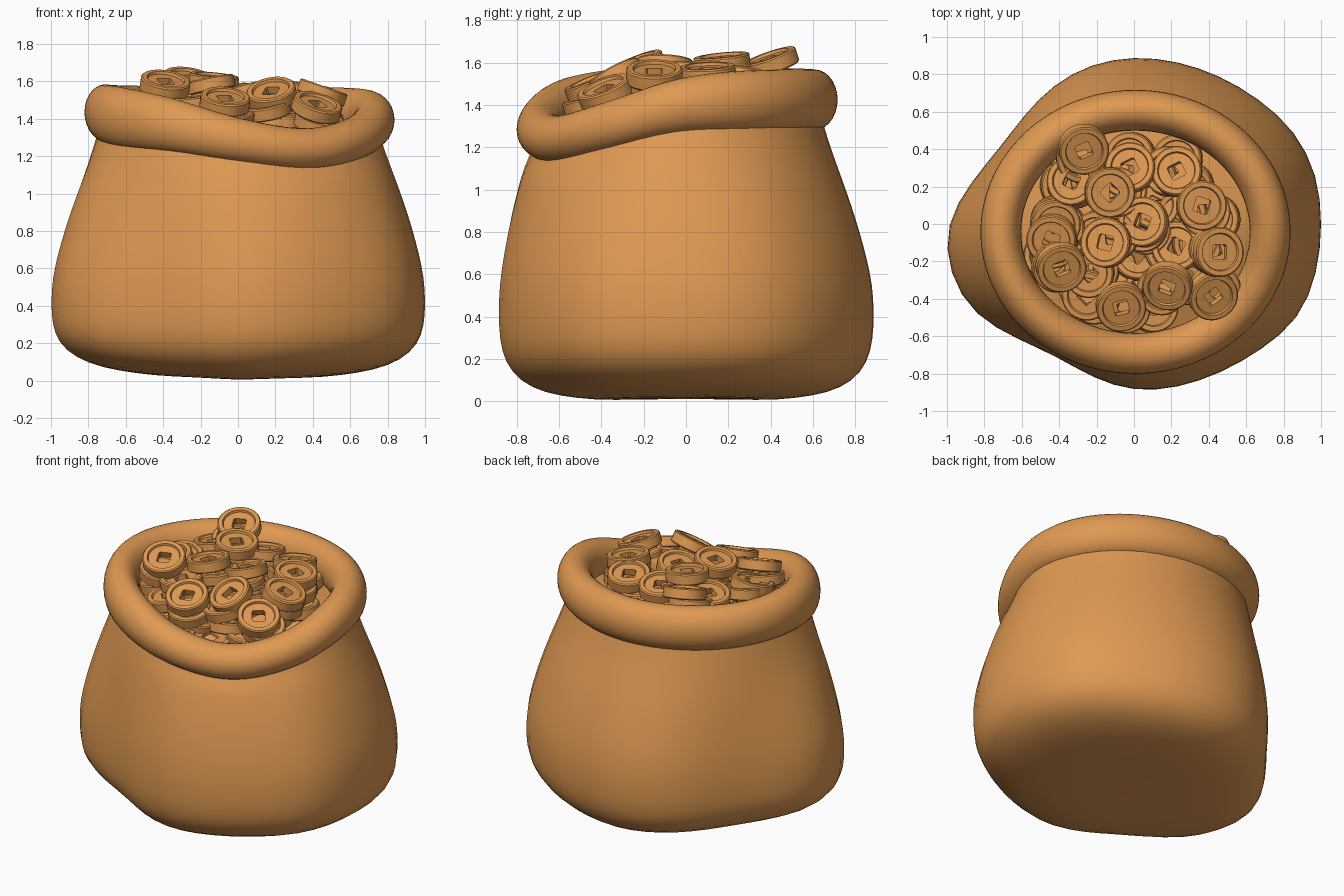
import bpy, bmesh, math, random
from mathutils import Vector

random.seed(4)
cube = bpy.data.objects.get("Cube")
if cube:
    bpy.data.objects.remove(cube)

COLOUR = (0.74, 0.32, 0.085, 1)
tan = bpy.data.materials.new("warm_tan")
tan.use_nodes = True
tan.diffuse_color = COLOUR
tan.node_tree.nodes["Principled BSDF"].inputs["Base Color"].default_value = COLOUR


def loft(name, rings, loop=False, cap_start=False, cap_end=False):
    """Skin a list of closed rings of points."""
    bm = bmesh.new()
    rows = [[bm.verts.new(p) for p in ring] for ring in rings]
    pairs = list(zip(rows, rows[1:]))
    if loop:
        pairs.append((rows[-1], rows[0]))
    for low, high in pairs:
        n = len(low)
        for i in range(n):
            j = (i + 1) % n
            bm.faces.new((low[i], low[j], high[j], high[i]))
    if cap_start:
        bm.faces.new(rows[0])
    if cap_end:
        bm.faces.new(rows[-1])
    bmesh.ops.recalc_face_normals(bm, faces=bm.faces[:])
    mesh = bpy.data.meshes.new(name)
    bm.to_mesh(mesh)
    bm.free()
    mesh.materials.append(tan)
    obj = bpy.data.objects.new(name, mesh)
    bpy.context.collection.objects.link(obj)
    return obj


def smooth(obj, degrees):
    bpy.ops.object.select_all(action='DESELECT')
    obj.select_set(True)
    bpy.context.view_layer.objects.active = obj
    bpy.ops.object.shade_smooth_by_angle(angle=math.radians(degrees))


def subdivide(obj):
    mod = obj.modifiers.new("soften", 'SUBSURF')
    mod.levels = mod.render_levels = 1


# Height of the rolled rim's core every 30 degrees, sagging at the front
SAG = [1.395, 1.42, 1.425, 1.425, 1.43, 1.435, 1.435, 1.405, 1.365, 1.285, 1.237, 1.3]


def rim_height(a):
    t = (a % math.tau) / math.tau * len(SAG)
    i = int(t)
    f = t - i
    p, q, r, s = (SAG[(i + k) % len(SAG)] for k in (-1, 0, 1, 2))
    return q + f / 2 * (r - p + f * (2 * p - 5 * q + 4 * r - s + f * (3 * (q - r) + s - p)))


def lobe(a, degrees):
    return max(0, math.cos(a - math.radians(degrees)))


def rim_thickness(a):
    """Half height of the roll, thinner where it sags, fuller beside that."""
    return .148 - .034 * lobe(a, 295) + .025 * lobe(a, 225) ** 4


def rim_point(a, out, up):
    return Vector(((0.722 + out) * math.cos(a) + 0.008,
                   (0.652 + out) * math.sin(a) - 0.042, rim_height(a) + up))


# Sack body: lumpy outline, blended into the oval neck
OUTLINE = [1.01, 1.02, 1, .95, .92, .905, .9, .89, .865, .83, .825, .9,
           1.015, 1.03, .99, .875, .82, .855, .9, .91, .925, .96, 1.025, 1.02]
ANGLES = [math.tau * i / len(OUTLINE) for i in range(len(OUTLINE))]
BASE = [(0, .4), (.012, .58), (.035, .75), (.09, .885), (.18, .965), (.29, .995), (.42, 1)]
WALL = [(.55, .03), (.68, .15), (.8, .29), (.92, .45), (1.03, .62), (1.14, .8)]

rings = []
for z, scale in BASE:
    # The underside is rounder than the belly and lifts at both ends
    ring = []
    for r, a in zip(OUTLINE, ANGLES):
        radius = scale * (r + (.91 - r) * (1 - scale) * 1.3)
        lift = (.03 * lobe(a, 0) + .05 * lobe(a, 180)) * scale * max(0, 1 - z / .35)
        ring.append((radius * math.cos(a), radius * math.sin(a), z + lift))
    rings.append(ring)
for z, blend in WALL:
    ring = []
    for r, a in zip(OUTLINE, ANGLES):
        belly = Vector((r * math.cos(a), r * math.sin(a), z))
        neck = rim_point(a, .05, 0)
        neck.z = z + (rim_height(a) - 1.385) * blend * .5
        ring.append(belly.lerp(neck, blend))
    rings.append(ring)
rings.append([rim_point(a, .04, -.1) for a in ANGLES])
rings.append([rim_point(a, .02, 0) for a in ANGLES])
body = loft("sack_body", rings, cap_start=True)
subdivide(body)
smooth(body, 80)

# Rolled rim: rounded section swept around the mouth
FINE = [math.tau * i / 48 for i in range(48)]
section = [math.tau * i / 14 for i in range(14)]
rim = loft("rolled_rim",
           [[rim_point(a, .113 * math.cos(s), rim_thickness(a) * math.sin(s)) for a in FINE]
            for s in section], loop=True)
subdivide(rim)
smooth(rim, 80)


# Mound that carries the coins
def mound_height(a, s):
    return (rim_height(a) - .08) * s + 1.42 * (1 - s)


fill = loft("coin_mound",
            [[((.67 * s) * math.cos(a), (.6 * s) * math.sin(a) - .035, mound_height(a, s))
              for a in FINE] for s in (1, .8, .6, .4, .2, .05)], cap_end=True)
smooth(fill, 60)

# Coin: raised edge, sunken face and a square hole right through
SIDES = 32
turns = [math.tau * (i + .5) / SIDES for i in range(SIDES)]


def circle(r, z):
    return [(r * math.cos(a), r * math.sin(a), z) for a in turns]


def square(h, z):
    pts = []
    for a in turns:
        k = h / max(abs(math.cos(a)), abs(math.sin(a)))
        pts.append((k * math.cos(a), k * math.sin(a), z))
    return pts


first_coin = loft("coin", [
    square(.04, -.022), circle(.097, -.022), circle(.102, -.036), circle(.127, -.036),
    circle(.134, -.029), circle(.134, .029), circle(.127, .036), circle(.102, .036),
    circle(.097, .022), square(.04, .022)], loop=True)
smooth(first_coin, 30)
coin_mesh = first_coin.data
bpy.data.objects.remove(first_coin)


def place_coin(name, place, normal):
    coin = bpy.data.objects.new(name, coin_mesh)
    bpy.context.collection.objects.link(coin)
    coin.location = place
    coin.rotation_mode = 'QUATERNION'
    coin.rotation_quaternion = Vector(normal).to_track_quat('Z', 'Y')


# Top coins: position, then sideways lean of the face
TOP = [
    (-.27, .4, 1.6, .15, -.35), (-.39, -.23, 1.58, .15, -.4), (-.07, -.44, 1.49, .1, -.4),
    (.18, -.33, 1.53, -.2, -.55), (.42, -.38, 1.46, .3, -.4), (.45, -.15, 1.54, .35, 0),
    (.36, .1, 1.55, .15, -.05), (.05, .01, 1.54, -.25, .1), (-.15, -.1, 1.58, -.2, .05),
    (-.13, .17, 1.6, .1, -.1), (-.33, .23, 1.53, -.2, .1), (-.02, .3, 1.53, -.1, .2),
    (.23, .28, 1.53, -.1, .2), (.23, -.12, 1.46, -.2, .1), (-.44, -.08, 1.52, -.1, -.25),
    (-.42, 0, 1.5, .1, -.2), (-.25, -.38, 1.42, -.2, -.2), (-.24, -.26, 1.49, -.1, -.1)]
for i, (x, y, z, nx, ny) in enumerate(TOP):
    place_coin(f"top_coin_{i + 1}", (x, y, z), (nx, ny, 1))
    # A partner lying just beneath each one
    place_coin(f"under_coin_{i + 1}",
               (x * .97 + random.uniform(-.04, .04), y * .97 + random.uniform(-.04, .04), z - .08),
               (nx * .6 + random.uniform(-.1, .1), ny * .6 + random.uniform(-.1, .1), 1))

# Lower layer scattered in a spiral over the mound
COUNT = 26
for i in range(COUNT):
    s = math.sqrt((i + .5) / COUNT) * .8
    a = i * 2.4
    place_coin(f"lower_coin_{i + 1}",
               (.6 * s * math.cos(a), .56 * s * math.sin(a) - .03, mound_height(a, s) + .02),
               (random.uniform(-.2, .2), random.uniform(-.2, .2), 1))
